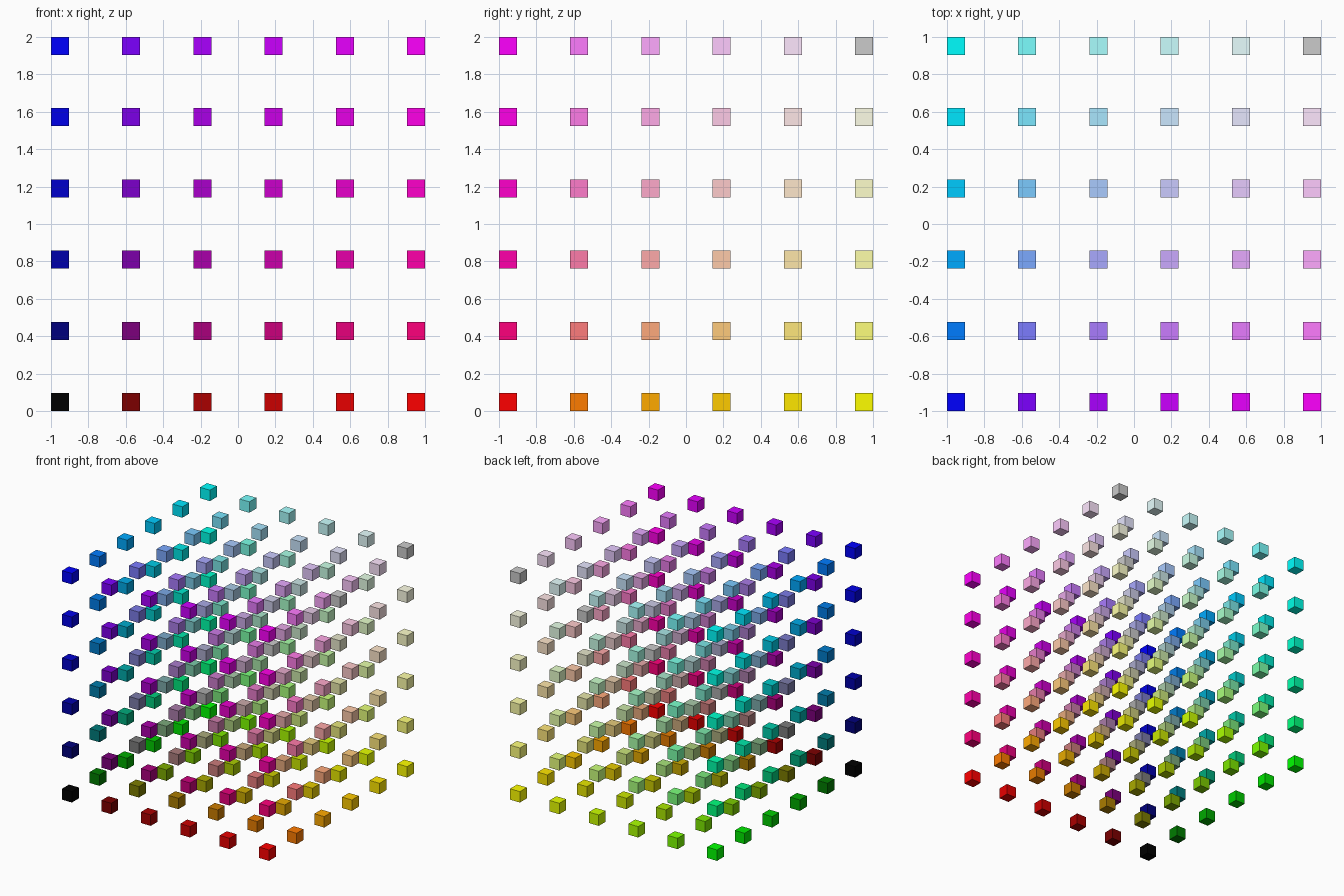
import bpy
import bmesh

if "Cube" in bpy.data.objects:
    bpy.data.objects.remove(bpy.data.objects["Cube"])

STEPS = 6                       # cubes along each axis
SIZE = 2 / (4 * STEPS - 3)      # cube edge; the gap is three edges wide
PITCH = 4 * SIZE

# Master cube, copied for every grid place
master = bpy.data.meshes.new("small_cube")
bm = bmesh.new()
bmesh.ops.create_cube(bm, size=SIZE)
bm.to_mesh(master)
bm.free()


def add_cube(i, j, k):
    """One cube: red grows along x, green along y, blue along z."""
    name = f"cube_x{i}_y{j}_z{k}"
    mesh = master.copy()
    mesh.name = name
    obj = bpy.data.objects.new(name, mesh)
    start = -1 + SIZE / 2
    obj.location = (start + i * PITCH, start + j * PITCH, SIZE / 2 + k * PITCH)
    bpy.context.collection.objects.link(obj)
    # The last corner is plain grey
    top = STEPS - 1
    if (i, j, k) != (top, top, top):
        mat = bpy.data.materials.new(f"colour_r{i}_g{j}_b{k}")
        mat.diffuse_color = (i / top, j / top, k / top, 1)
        mat.use_nodes = True
        mat.node_tree.nodes["Principled BSDF"].inputs["Base Color"].default_value = mat.diffuse_color
        mesh.materials.append(mat)


# Full lattice of cubes
for i in range(STEPS):
    for j in range(STEPS):
        for k in range(STEPS):
            add_cube(i, j, k)

bpy.data.meshes.remove(master)
